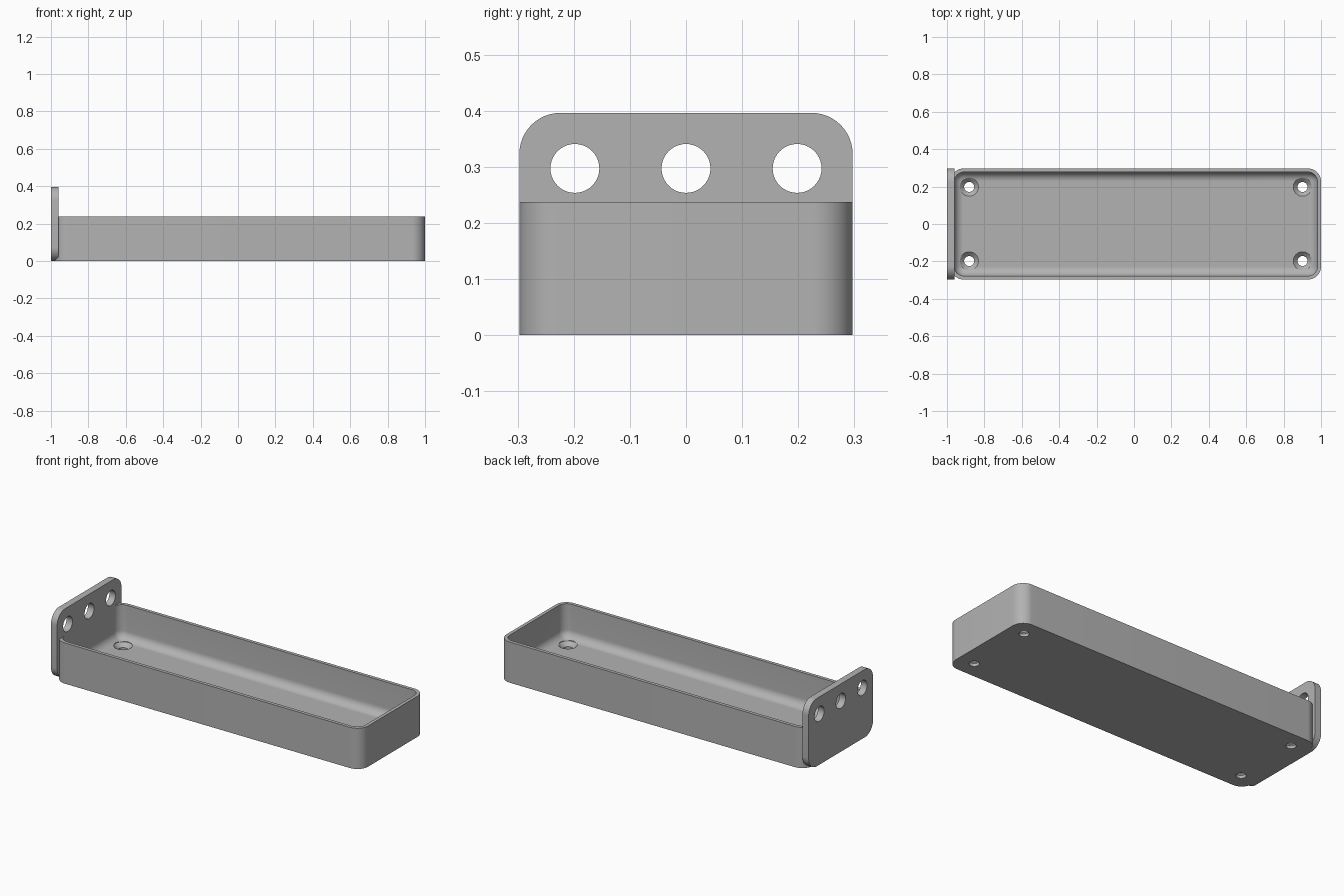
import bpy, bmesh, math

cube = bpy.data.objects.get("Cube")
if cube:
    bpy.data.objects.remove(cube, do_unlink=True)

U = 2 / 101               # base unit: one wall thickness
HALF_DEPTH = 15 * U
CORNER = 3.5 * U
TRAY_X = 0.5 * U          # tray centre along x
TRAY_TOP = 12 * U
FLOOR = 2 * U
FILLET = 2.4 * U

grey = bpy.data.materials.new("satin grey")
grey.use_nodes = True
grey.diffuse_color = (0.45, 0.45, 0.45, 1)
grey.node_tree.nodes["Principled BSDF"].inputs["Base Color"].default_value = (0.45, 0.45, 0.45, 1)


def rounded_rect(half_a, half_b, radius, steps=12):
    """Counter-clockwise outline of a rectangle with round corners."""
    points = []
    for quarter, (sa, sb) in enumerate([(1, 1), (-1, 1), (-1, -1), (1, -1)]):
        for i in range(steps + 1):
            t = (quarter + i / steps) * math.pi / 2
            points.append((sa * (half_a - radius) + radius * math.cos(t),
                           sb * (half_b - radius) + radius * math.sin(t)))
    return points


def circle(radius, n=40):
    return [(radius * math.cos(2 * math.pi * i / n),
             radius * math.sin(2 * math.pi * i / n)) for i in range(n)]


def loft(name, rings):
    """Skin a stack of matching 3D rings and cap both ends."""
    bm = bmesh.new()
    loops = [[bm.verts.new(p) for p in ring] for ring in rings]
    for low, high in zip(loops, loops[1:]):
        for i in range(len(low)):
            j = (i + 1) % len(low)
            bm.faces.new((low[i], low[j], high[j], high[i]))
    bm.faces.new(list(reversed(loops[0])))
    bm.faces.new(loops[-1])
    bmesh.ops.recalc_face_normals(bm, faces=bm.faces)
    mesh = bpy.data.meshes.new(name)
    bm.to_mesh(mesh)
    bm.free()
    mesh.materials.append(grey)
    obj = bpy.data.objects.new(name, mesh)
    bpy.context.collection.objects.link(obj)
    return obj


def activate(obj):
    bpy.ops.object.select_all(action='DESELECT')
    obj.select_set(True)
    bpy.context.view_layer.objects.active = obj


def cut(obj, cutters):
    """Subtract the cutters, then discard them and shade the result."""
    activate(obj)
    for cutter in cutters:
        cutter.hide_render = True
        mod = obj.modifiers.new("hole", 'BOOLEAN')
        mod.operation = 'DIFFERENCE'
        mod.solver = 'EXACT'
        mod.object = cutter
        bpy.ops.object.modifier_apply(modifier=mod.name)
        bpy.data.objects.remove(cutter, do_unlink=True)
    bpy.ops.object.shade_smooth_by_angle(angle=math.radians(30))


# Tray: outer wall, thin rim, inner wall, then a fillet into the floor
def tray_ring(inset, z):
    outline = rounded_rect(50 * U - inset, HALF_DEPTH - inset, CORNER - inset)
    return [(x + TRAY_X, y, z) for x, y in outline]


rings = [tray_ring(0, 0), tray_ring(0, TRAY_TOP), tray_ring(U, TRAY_TOP)]
for i in range(11):
    t = i / 10 * math.pi / 2
    rings.append(tray_ring(U + FILLET * (1 - math.cos(t)),
                           FLOOR + FILLET * (1 - math.sin(t))))
tray = loft("tray", rings)

# Countersunk screw holes near the four floor corners
screw_cutters = []
for sx in (-1, 1):
    for sy in (-1, 1):
        profile = [(1.35, -1), (1.35, 0.85), (2.5, 2), (2.5, 2.5)]
        screw_cutters.append(loft("screw_cutter", [
            [(TRAY_X + sx * 45 * U + a, sy * 10 * U + b, z * U) for a, b in circle(r * U)]
            for r, z in profile]))
cut(tray, screw_cutters)

# Upright end plate with three round holes
plate_outline = rounded_rect(HALF_DEPTH, 10 * U, 3.7 * U)
plate = loft("end_plate", [[(x, y, z + 10 * U) for y, z in plate_outline]
                           for x in (-1, -1 + 2 * U)])
cut(plate, [loft("plate_cutter", [[(x, y + k * 10 * U, z + 15 * U)
                                   for y, z in circle(2.2 * U)]
                                  for x in (-1.1, -0.9)])
            for k in (-1, 0, 1)])
